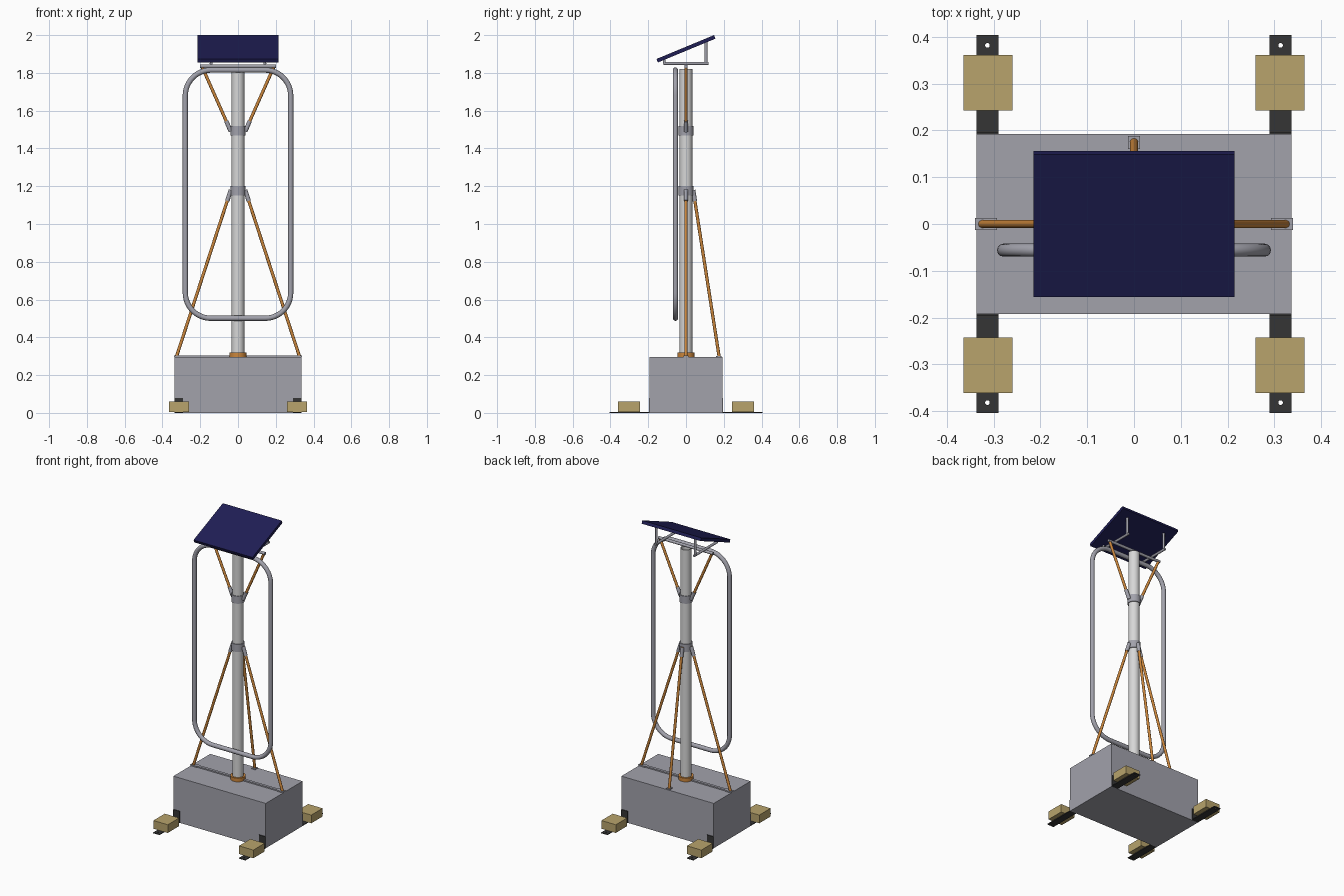
import bpy, bmesh, math
from mathutils import Vector, Matrix

cube = bpy.data.objects.get("Cube")
if cube:
    bpy.data.objects.remove(cube, do_unlink=True)


def material(name, r, g, b):
    m = bpy.data.materials.new(name)
    m.use_nodes = True
    m.diffuse_color = (r, g, b, 1)
    m.node_tree.nodes["Principled BSDF"].inputs["Base Color"].default_value = (r, g, b, 1)
    return m


GREY = material("steel_grey", 0.36, 0.36, 0.41)
WHITE = material("pale_grey", 0.68, 0.68, 0.68)
ORANGE = material("orange", 0.6, 0.24, 0.045)
NAVY = material("navy", 0.014, 0.013, 0.09)
TAN = material("tan", 0.48, 0.37, 0.15)
BLACK = material("black", 0.035, 0.035, 0.035)


def finish(name, bm, mat, smooth=False):
    bmesh.ops.recalc_face_normals(bm, faces=bm.faces)
    mesh = bpy.data.meshes.new(name)
    bm.to_mesh(mesh)
    bm.free()
    mesh.materials.append(mat)
    ob = bpy.data.objects.new(name, mesh)
    bpy.context.collection.objects.link(ob)
    if smooth:
        shade(ob)
    return ob


def shade(ob):
    bpy.ops.object.select_all(action="DESELECT")
    ob.select_set(True)
    bpy.context.view_layer.objects.active = ob
    bpy.ops.object.shade_smooth_by_angle(angle=math.radians(35))


def box(name, x, y, z, mat):
    """Box from (min, max) ranges on each axis."""
    bm = bmesh.new()
    size = Matrix.Diagonal((x[1] - x[0], y[1] - y[0], z[1] - z[0], 1))
    mid = Matrix.Translation((sum(x) / 2, sum(y) / 2, sum(z) / 2))
    bmesh.ops.create_cube(bm, size=1, matrix=mid @ size)
    return finish(name, bm, mat)


def rod(name, a, b, radius, mat, sides=20):
    a, b = Vector(a), Vector(b)
    d = b - a
    bm = bmesh.new()
    m = Matrix.Translation((a + b) / 2) @ d.to_track_quat("Z", "Y").to_matrix().to_4x4()
    bmesh.ops.create_cone(bm, cap_ends=True, segments=sides, radius1=radius,
                          radius2=radius, depth=d.length, matrix=m)
    return finish(name, bm, mat, True)


def ring(name, inner, outer, z0, z1, mat):
    """Hollow upright cylinder about the mast axis."""
    bm = bmesh.new()
    profile = [(inner, z0), (outer, z0), (outer, z1), (inner, z1)]
    vs = [bm.verts.new((r, 0, z)) for r, z in profile]
    edges = [bm.edges.new((vs[i], vs[i - 1])) for i in range(4)]
    bmesh.ops.spin(bm, geom=vs + edges, cent=(0, 0, 0), axis=(0, 0, 1),
                   angle=math.tau, steps=40)
    bmesh.ops.remove_doubles(bm, verts=bm.verts, dist=1e-5)
    return finish(name, bm, mat, True)


def holed_strip(name, x, y, thick, hole, mat):
    """Flat strip with a round bolt hole."""
    bm = bmesh.new()
    outer = [(x[0], y[0]), (x[1], y[0]), (x[1], y[1]), (x[0], y[1])]
    angles = [i * math.tau / 16 for i in range(16)]
    inner = [(sum(x) / 2 + 0.005 * math.cos(t), hole + 0.005 * math.sin(t)) for t in angles]
    edges = []
    for loop in (outer, inner):
        vs = [bm.verts.new((px, py, 0)) for px, py in loop]
        edges += [bm.edges.new((vs[i - 1], vs[i])) for i in range(len(vs))]
    bmesh.ops.triangle_fill(bm, edges=edges, use_beauty=True)
    ext = bmesh.ops.extrude_face_region(bm, geom=bm.faces[:])
    top = [g for g in ext["geom"] if isinstance(g, bmesh.types.BMVert)]
    bmesh.ops.translate(bm, verts=top, vec=(0, 0, thick))
    return finish(name, bm, mat)


# Base cabinet with the strip joining the side struts
BASE = 0.296
box("base_cabinet", (-0.337, 0.337), (-0.192, 0.192), (0, BASE), GREY)
box("base_strip", (-0.3, 0.3), (-0.009, 0.009), (BASE, BASE + 0.008), GREY)

# Feet: angle brackets weighed down by blocks
for sx, side in ((1, "left"), (-1, "right")):
    for sy, end in ((1, "back"), (-1, "front")):
        def span(s, a, b):
            return tuple(sorted((s * a, s * b)))
        tag = end + "_" + side
        bx = span(sx, 0.29, 0.337)
        holed_strip("foot_strip_" + tag, bx, span(sy, 0.192, 0.404), 0.005, sy * 0.382, BLACK)
        box("foot_upright_" + tag, bx, span(sy, 0.192, 0.197), (0.005, 0.078), BLACK)
        box("foot_block_" + tag, span(sx, 0.26, 0.365), span(sy, 0.243, 0.361),
            (0.006, 0.06), TAN)

# Mast, its flange and collars
ring("mast", 0.028, 0.034, BASE, 1.82, WHITE)
ring("mast_flange", 0.03, 0.046, BASE, 0.32, ORANGE)
ring("lower_collar", 0.033, 0.039, 1.15, 1.2, GREY)
ring("upper_collar", 0.033, 0.039, 1.468, 1.518, GREY)


# Struts, each with a foot or head and a socket at its collar
def strut(tag, far, near):
    far, near = Vector(far), Vector(near)
    rod("strut_" + tag, far, near, 0.0085, ORANGE)
    rod("strut_socket_" + tag, near, near + (far - near).normalized() * 0.06, 0.0115, GREY)


for s, side in ((1, "left"), (-1, "right")):
    strut("lower_" + side, (s * 0.325, 0, BASE + 0.004), (s * 0.038, 0, 1.18))
    strut("upper_" + side, (s * 0.188, 0, 1.828), (s * 0.038, 0, 1.49))
    box("strut_pad_" + side, tuple(sorted((s * 0.293, s * 0.34))), (-0.013, 0.013),
        (BASE, BASE + 0.008), GREY)
strut("lower_back", (0, 0.175, BASE + 0.004), (0, 0.038, 1.18))
box("strut_pad_back", (-0.013, 0.013), (0.16, 0.188), (BASE, BASE + 0.006), GREY)

# Rounded tube loop in front of the mast
HALF_W, LOW, HIGH, BEND = 0.279, 0.501, 1.815, 0.135
points = []
for q, (sx, cz) in enumerate(((1, HIGH - BEND), (-1, HIGH - BEND), (-1, LOW + BEND), (1, LOW + BEND))):
    for i in range(13):
        t = (q + i / 12) * math.pi / 2
        points.append((sx * (HALF_W - BEND) + BEND * math.cos(t), -0.056, cz + BEND * math.sin(t)))
curve = bpy.data.curves.new("tube_loop", "CURVE")
curve.dimensions = "3D"
curve.bevel_depth = 0.014
curve.bevel_resolution = 4
spline = curve.splines.new("POLY")
spline.points.add(len(points) - 1)
for p, co in zip(spline.points, points):
    p.co = (*co, 1)
spline.use_cyclic_u = True
curve.materials.append(GREY)
loop = bpy.data.objects.new("tube_loop", curve)
bpy.context.collection.objects.link(loop)
bpy.ops.object.select_all(action="DESELECT")
loop.select_set(True)
bpy.context.view_layer.objects.active = loop
bpy.ops.object.convert(target="MESH")
shade(bpy.context.view_layer.objects.active)

# Panel carrier: crossbar, two arms and their posts
TILT, PANEL_Z = math.radians(22.5), 1.9276
rod("crossbar", (-0.2, 0, 1.835), (0.2, 0, 1.835), 0.009, GREY)
for s, side in ((1, "left"), (-1, "right")):
    x = s * 0.142
    rod("arm_" + side, (x, -0.12, 1.85), (x, 0.12, 1.85), 0.008, GREY)
    for y, end in ((0.106, "back"), (-0.115, "front")):
        under = PANEL_Z + y * math.tan(TILT) - 0.006
        rod("post_" + end + "_" + side, (x, y, 1.85), (x, y, under), 0.0075, GREY)

# Tilted panel
panel = box("solar_panel", (-0.215, 0.215), (-0.165, 0.165), (-0.01, 0.01), NAVY)
panel.data.transform(Matrix.Translation((0, 0, PANEL_Z)) @ Matrix.Rotation(TILT, 4, "X"))
